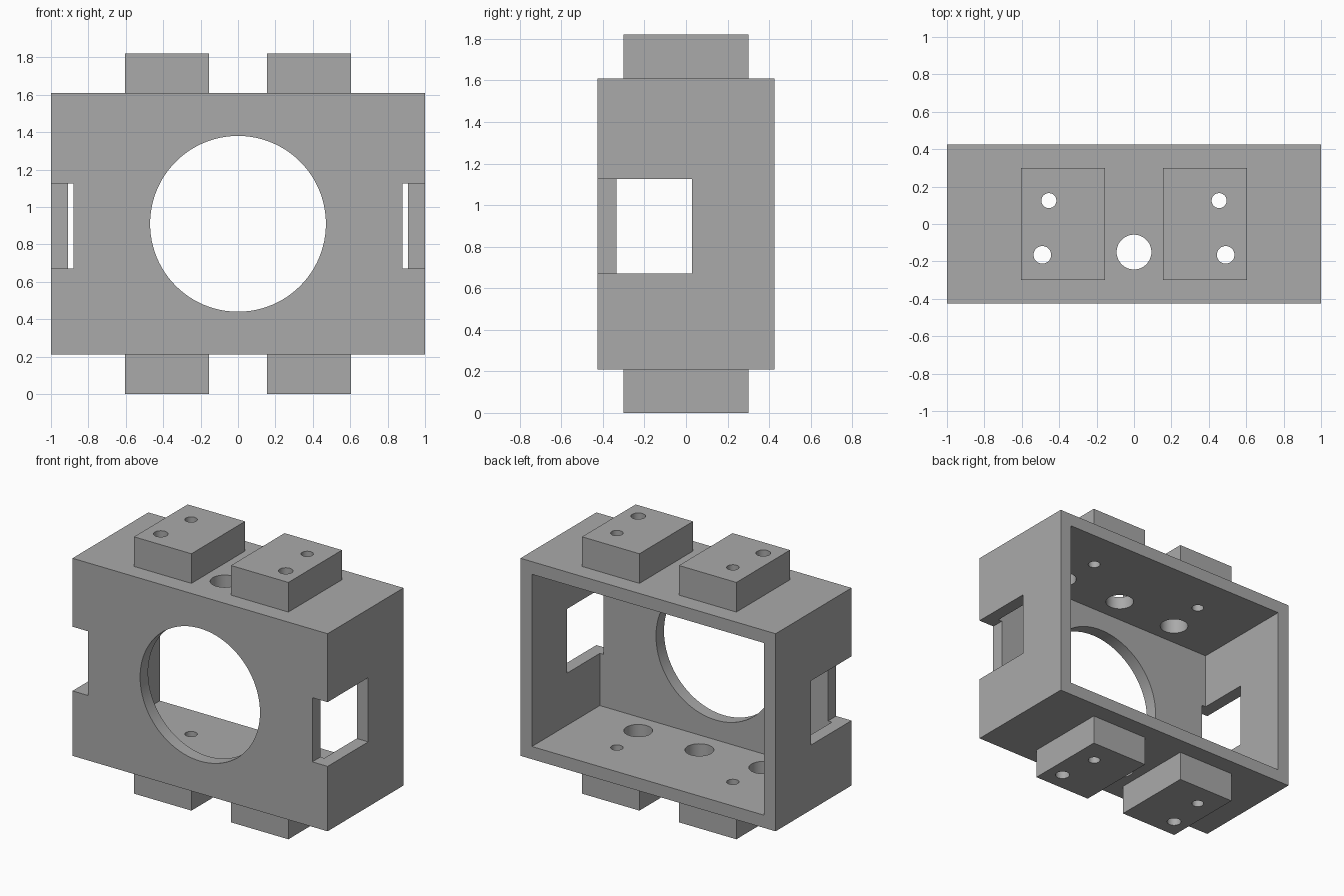
import bpy, bmesh
from mathutils import Matrix

cube = bpy.data.objects.get("Cube")
if cube:
    bpy.data.objects.remove(cube, do_unlink=True)

W, D, WALL = 1.0, 0.425, 0.09        # half width, half depth, wall thickness
Z0, Z1, TOP = 0.21, 1.61, 1.82       # frame bottom, frame top, overall height
MID = TOP / 2

grey = bpy.data.materials.new("Plain grey")
grey.use_nodes = True
grey.diffuse_color = (0.4, 0.4, 0.4, 1)
grey.node_tree.nodes["Principled BSDF"].inputs["Base Color"].default_value = (0.4, 0.4, 0.4, 1)


def make(name, bm):
    mesh = bpy.data.meshes.new(name)
    bm.to_mesh(mesh)
    bm.free()
    mesh.materials.append(grey)
    obj = bpy.data.objects.new(name, mesh)
    bpy.context.collection.objects.link(obj)
    return obj


def box(name, lo, hi):
    bm = bmesh.new()
    size = [b - a for a, b in zip(lo, hi)]
    centre = [(a + b) / 2 for a, b in zip(lo, hi)]
    bmesh.ops.create_cube(bm, size=1, matrix=Matrix.Translation(centre) @ Matrix.Diagonal((*size, 1)))
    return make(name, bm)


def cylinder(name, centre, radius, length, axis="Z", sides=48):
    bm = bmesh.new()
    turn = Matrix.Rotation(1.5707963, 4, "X") if axis == "Y" else Matrix()
    bmesh.ops.create_cone(bm, cap_ends=True, segments=sides, radius1=radius, radius2=radius,
                          depth=length, matrix=Matrix.Translation(centre) @ turn)
    return make(name, bm)


def combine(tool, operation="DIFFERENCE"):
    """Apply a boolean to the frame and discard the tool."""
    tool.hide_render = True
    bpy.context.view_layer.objects.active = frame
    mod = frame.modifiers.new("Boolean", "BOOLEAN")
    mod.operation, mod.solver, mod.object = operation, "EXACT", tool
    bpy.ops.object.modifier_apply(modifier=mod.name)
    bpy.data.objects.remove(tool, do_unlink=True)


# Main frame
frame = box("bracket_frame", (-W, -D, Z0), (W, D, Z1))

# Mounting blocks above and below
for side in (-1, 1):
    x0, x1 = sorted((side * 0.155, side * 0.605))
    for z0, z1 in ((0, Z0 + 0.04), (Z1 - 0.04, TOP)):
        combine(box("mounting_block", (x0, -0.3, z0), (x1, 0.3, z1)), "UNION")

# Cavity open at the back
combine(box("cavity", (-W + WALL, -D + WALL, Z0 + WALL), (W - WALL, D + 1, Z1 - WALL)))

# Large front opening
combine(cylinder("front_opening", (0, -D, MID), 0.47, 0.4, "Y", 96))

# Centre holes through floor and roof
combine(cylinder("centre_hole", (0, -0.15, MID), 0.093, 3))

# Side notches and screw holes, with wide recesses on the inside
for side in (-1, 1):
    x0, x1 = sorted((side * 0.88, side * 1.2))
    combine(box("side_notch", (x0, -D - 0.2, 0.67), (x1, 0.03, 1.125)))
    combine(cylinder("rear_screw_hole", (side * 0.455, 0.125, MID), 0.04, 3))
    combine(cylinder("front_screw_hole", (side * 0.49, -0.165, MID), 0.047, 3))
    combine(cylinder("screw_recess", (side * 0.49, -0.165, MID), 0.093, Z1 - Z0 - 2 * WALL + 0.3))

# Smooth the round walls, keep the edges sharp
bpy.ops.object.select_all(action="DESELECT")
frame.select_set(True)
bpy.context.view_layer.objects.active = frame
bpy.ops.object.shade_smooth_by_angle(angle=0.5)
